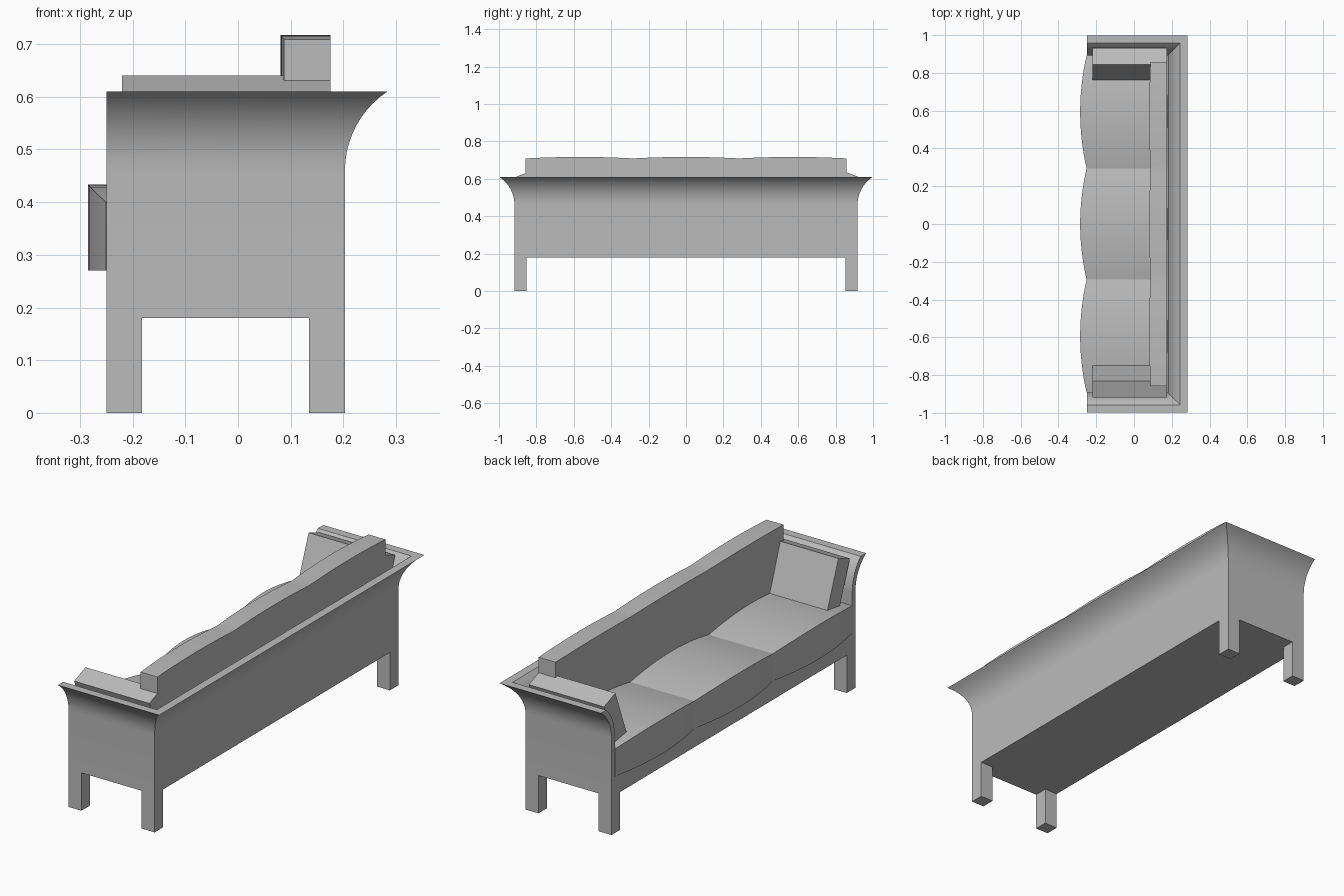
import bpy, bmesh, math
from mathutils import Matrix

if "Cube" in bpy.data.objects:
    bpy.data.objects.remove(bpy.data.objects["Cube"])

fabric = bpy.data.materials.new("grey fabric")
fabric.diffuse_color = (0.5, 0.5, 0.5, 1)
fabric.use_nodes = True
fabric.node_tree.nodes["Principled BSDF"].inputs["Base Color"].default_value = fabric.diffuse_color


def finish(name, bm, smooth=True):
    bmesh.ops.recalc_face_normals(bm, faces=bm.faces)
    me = bpy.data.meshes.new(name)
    bm.to_mesh(me)
    bm.free()
    ob = bpy.data.objects.new(name, me)
    bpy.context.collection.objects.link(ob)
    me.materials.append(fabric)
    if smooth:
        bpy.ops.object.select_all(action='DESELECT')
        ob.select_set(True)
        bpy.context.view_layer.objects.active = ob
        bpy.ops.object.shade_smooth_by_angle(angle=math.radians(12))
    return ob


def box(name, x0, x1, y0, y1, z0, z1):
    bm = bmesh.new()
    m = Matrix.Translation(((x0 + x1) / 2, (y0 + y1) / 2, (z0 + z1) / 2))
    bmesh.ops.create_cube(bm, size=1, matrix=m @ Matrix.Diagonal((x1 - x0, y1 - y0, z1 - z0, 1)))
    return finish(name, bm, False)


def loft(name, rings):
    """Skin a row of closed cross-sections and cap both ends."""
    bm = bmesh.new()
    vs = [[bm.verts.new(p) for p in r] for r in rings]
    n = len(vs[0])
    for a, b in zip(vs, vs[1:]):
        for i in range(n):
            j = (i + 1) % n
            bm.faces.new((a[i], a[j], b[j], b[i]))
    bm.faces.new(vs[0])
    bm.faces.new(vs[-1])
    return finish(name, bm)


# Flared back and arms: one wall profile swept around a U
FRONT, BACK, SIDE = -0.25, 0.203, 0.917
R, STEPS = 0.18, 10
sweep = math.asin(0.15 / R)
arc = [(R * (1 - math.cos(sweep * i / STEPS)), 0.46 + R * math.sin(sweep * i / STEPS))
       for i in range(STEPS + 1)]
outer = [(0, 0.18)] + arc
inner = [(0.04 - (arc[-1][0] - d) * 0.8, z) for d, z in reversed(arc)]
wall = outer + inner + [(inner[-1][0], 0.18)]
loft("flared_back_and_arms", [
    [(FRONT, -SIDE - d, z) for d, z in wall],
    [(BACK + d, -SIDE - d, z) for d, z in wall],
    [(BACK + d, SIDE + d, z) for d, z in wall],
    [(FRONT, SIDE + d, z) for d, z in wall]])

# Base and legs
box("base", FRONT, 0.19, -0.9, 0.9, 0.18, 0.39)
for sy in (-1, 1):
    ys = sorted((sy * 0.852, sy * SIDE))
    box("front_leg", FRONT, -0.182, *ys, 0, 0.18)
    box("back_leg", 0.135, BACK, *ys, 0, 0.18)


def bulge(t):
    return 1 - (2 * t - 1) ** 2


# Three-part puffed seat and back cushion
SEAMS = [-0.893, -0.295, 0.295, 0.893]
seat, back = [], []
for k in range(3):
    for i in range(16 if k < 2 else 17):
        t = i / 16
        b = bulge(t)
        y = SEAMS[k] + (SEAMS[k + 1] - SEAMS[k]) * t
        x, z = FRONT - 0.001 - 0.034 * b, 0.4 + 0.033 * b
        seat.append([(x, y, 0.27), (x, y, z), (0.18, y, z), (0.18, y, 0.27)])
        y *= 0.857 / 0.893
        x, z = 0.087 - 0.006 * b, 0.709 + 0.008 * b
        back.append([(x, y, 0.36), (x, y, z), (0.176, y, z), (0.176, y, 0.36)])
loft("seat_cushions", seat)
loft("back_cushion", back)

# Pillows leaning on the arms
tilt = math.radians(21)
for sy, edge in ((-1, 0.832), (1, 0.845)):
    bm = bmesh.new()
    size = Matrix.Diagonal((0.396, 0.092, 0.25, 1))
    bmesh.ops.create_cube(bm, size=1, matrix=Matrix.Translation((-0.022, sy * edge, 0.64))
                          @ Matrix.Rotation(-sy * tilt, 4, 'X')
                          @ Matrix.Translation((0, sy * 0.046, -0.125)) @ size)
    finish("arm_pillow", bm, False)
